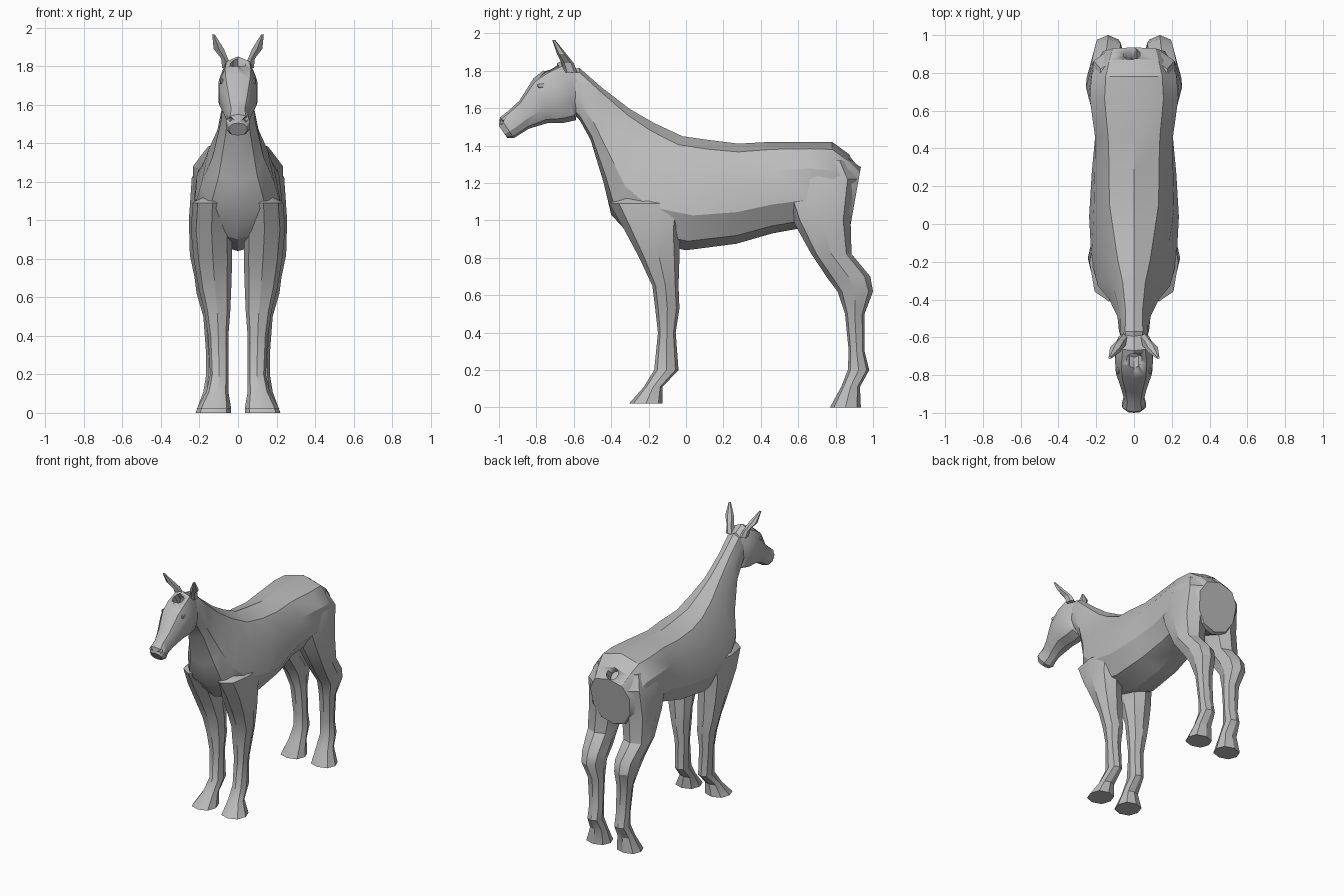
import bpy
import bmesh
import math
from mathutils import Vector

cube = bpy.data.objects.get("Cube")
if cube:
    bpy.data.objects.remove(cube, do_unlink=True)

grey = bpy.data.materials.new("plain grey")
grey.use_nodes = True
grey.diffuse_color = (0.5, 0.5, 0.5, 1)
grey.node_tree.nodes["Principled BSDF"].inputs["Base Color"].default_value = grey.diffuse_color


def soft(value, power=0.85):
    """Make a circle coordinate slightly boxy."""
    return math.copysign(abs(value) ** power, value)


def circle(sides):
    for i in range(sides):
        angle = math.tau * i / sides
        yield soft(math.sin(angle)), soft(math.cos(angle))


def finish(bm, name, angle=30):
    bmesh.ops.recalc_face_normals(bm, faces=bm.faces)
    mesh = bpy.data.meshes.new(name)
    bm.to_mesh(mesh)
    bm.free()
    mesh.materials.append(grey)
    obj = bpy.data.objects.new(name, mesh)
    bpy.context.collection.objects.link(obj)
    bpy.ops.object.select_all(action='DESELECT')
    obj.select_set(True)
    bpy.context.view_layer.objects.active = obj
    bpy.ops.object.shade_smooth_by_angle(angle=math.radians(angle))
    return obj


def loft(name, rings):
    """Skin a closed surface over a list of point rings."""
    bm = bmesh.new()
    loops = [[bm.verts.new(p) for p in ring] for ring in rings]
    for a, b in zip(loops, loops[1:]):
        for i in range(len(a)):
            j = (i + 1) % len(a)
            bm.faces.new((a[i], a[j], b[j], b[i]))
    bm.faces.new(loops[0])
    bm.faces.new(loops[-1])
    return finish(bm, name)


def spine_loft(name, sections, sides=10):
    """Sections hold top y, z, bottom y, z, half width and pear shape."""
    rings = []
    for ty, tz, by, bz, w, pear in sections:
        top, low = Vector((0, ty, tz)), Vector((0, by, bz))
        rings.append([top.lerp(low, (1 - c) / 2) + Vector((w * s * (1 - pear * c), 0, 0))
                      for s, c in circle(sides)])
    return loft(name, rings)


def limb_pair(name, sections, sides=8):
    """Sections hold height, front y, back y, inner x and outer x."""
    for side, sign in (("left", 1), ("right", -1)):
        rings = []
        for z, y0, y1, x0, x1 in sections:
            rings.append([(sign * ((x0 + x1) / 2 + s * (x1 - x0) / 2),
                           (y0 + y1) / 2 + c * (y1 - y0) / 2, z)
                          for s, c in circle(sides)])
        loft(side + "_" + name, rings)


def cut_hole(target, name, centre, axis, radius, depth):
    bm = bmesh.new()
    bmesh.ops.create_cone(bm, cap_ends=True, segments=10, radius1=radius,
                          radius2=radius, depth=depth)
    cutter = finish(bm, name)
    cutter.location = centre
    cutter.rotation_euler = Vector(axis).to_track_quat('Z', 'Y').to_euler()
    cutter.hide_render = True
    cutter.hide_viewport = True
    mod = target.modifiers.new(name, 'BOOLEAN')
    mod.operation = 'DIFFERENCE'
    mod.object = cutter


# Neck, trunk and rump
body = spine_loft("body", [
    (-.66, 1.80, -.62, 1.60, .06, .1),
    (-.57, 1.815, -.565, 1.53, .08, .1),
    (-.45, 1.71, -.51, 1.43, .085, .2),
    (-.30, 1.595, -.44, 1.20, .125, .3),
    (-.17, 1.52, -.40, 1.03, .18, .3),
    (-.02, 1.45, -.28, .90, .215, .25),
    (.12, 1.43, 0, .84, .235, .15),
    (.28, 1.41, .27, .875, .225, .1),
    (.46, 1.42, .46, .93, .215, 0),
    (.66, 1.42, .68, .97, .245, 0),
    (.78, 1.42, .80, .93, .235, 0),
    (.87, 1.355, .845, .91, .205, 0),
    (.935, 1.285, .87, .92, .165, -.1),
])

# Head with muzzle
head = spine_loft("head", [
    (-.575, 1.80, -.57, 1.62, .06, 0),
    (-.67, 1.85, -.59, 1.535, .095, 0),
    (-.75, 1.81, -.66, 1.52, .105, 0),
    (-.815, 1.76, -.74, 1.52, .10, 0),
    (-.89, 1.64, -.84, 1.49, .07, 0),
    (-.95, 1.585, -.88, 1.465, .055, 0),
    (-.995, 1.55, -.92, 1.44, .065, 0),
    (-1.0, 1.505, -.955, 1.44, .048, 0),
])

# Ears
limb_pair("ear", [
    (1.79, -.65, -.58, .03, .085),
    (1.84, -.665, -.60, .05, .09),
    (1.89, -.69, -.64, .07, .13),
    (1.965, -.715, -.70, .12, .135),
], sides=6)

# Front legs
limb_pair("front_leg", [
    (1.16, -.28, -.10, .05, .15),
    (1.09, -.41, 0, .03, .235),
    (.95, -.33, -.03, .03, .245),
    (.80, -.25, -.035, .03, .23),
    (.65, -.18, -.04, .035, .205),
    (.53, -.165, -.035, .04, .175),
    (.40, -.15, -.055, .05, .155),
    (.20, -.17, -.04, .05, .145),
    (.11, -.225, -.125, .05, .165),
    (.02, -.305, -.125, .035, .215),
])

# Hind legs
limb_pair("hind_leg", [
    (1.32, .62, .85, .08, .19),
    (1.22, .48, .92, .03, .24),
    (1.0, .57, .88, .02, .255),
    (.82, .67, .885, .05, .25),
    (.70, .75, .985, .05, .225),
    (.62, .81, 1.0, .06, .215),
    (.50, .85, .955, .06, .18),
    (.30, .87, .955, .06, .165),
    (.20, .865, .98, .06, .165),
    (.11, .83, .93, .05, .18),
    (0, .77, .935, .035, .22),
])

# Eyes
for side, sign in (("left", 1), ("right", -1)):
    bm = bmesh.new()
    bmesh.ops.create_icosphere(bm, subdivisions=1, radius=.022)
    bmesh.ops.scale(bm, vec=(.5, 1, .8), verts=bm.verts)
    bmesh.ops.translate(bm, vec=(sign * .084, -.775, 1.72), verts=bm.verts)
    finish(bm, side + "_eye")

# Sockets in the forehead and tail root, and the nostrils
cut_hole(head, "forehead_socket_cutter", (0, -.725, 1.82), (0, -.55, .83), .042, .2)
cut_hole(body, "tail_socket_cutter", (-.01, .905, 1.32), (0, .75, .66), .045, .16)
for side, sign in (("left", 1), ("right", -1)):
    cut_hole(head, side + "_nostril_cutter", (sign * .042, -.985, 1.525),
             (sign * .6, -.8, .2), .013, .05)
